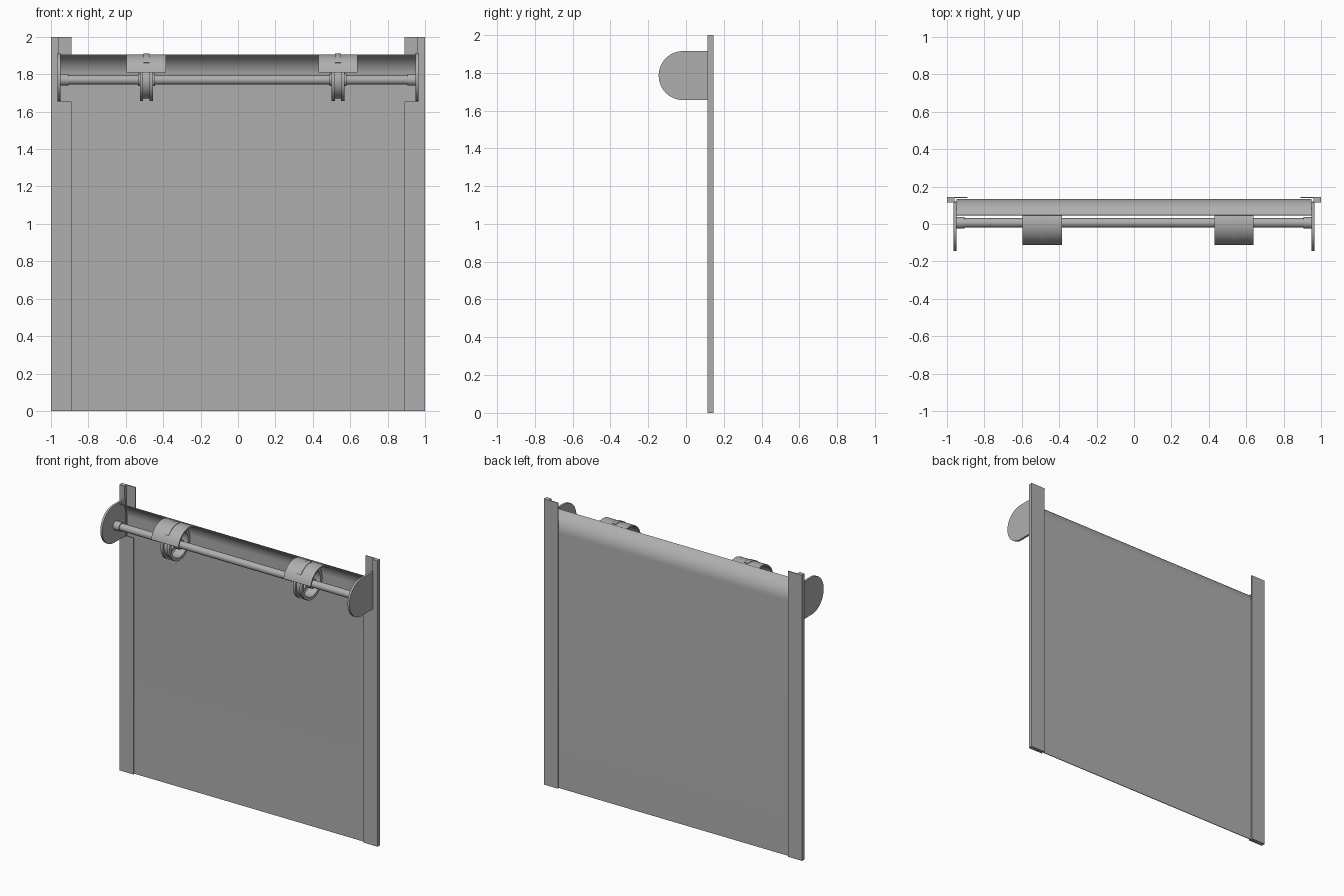
import bpy, bmesh, math

if "Cube" in bpy.data.objects:
    bpy.data.objects.remove(bpy.data.objects["Cube"])

CY, CZ = 0.006, 1.77           # roller axis
SY, SZ = 0.008, 1.785          # strap centre

GREY = bpy.data.materials.new("dark_grey")
GREY.diffuse_color = (0.43, 0.43, 0.43, 1)
GREY.use_nodes = True
GREY.node_tree.nodes["Principled BSDF"].inputs["Base Color"].default_value = GREY.diffuse_color


def finish(name, bm):
    bmesh.ops.recalc_face_normals(bm, faces=bm.faces)
    me = bpy.data.meshes.new(name)
    bm.to_mesh(me)
    bm.free()
    me.materials.append(GREY)
    ob = bpy.data.objects.new(name, me)
    bpy.context.collection.objects.link(ob)
    bpy.ops.object.select_all(action='DESELECT')
    ob.select_set(True)
    bpy.context.view_layer.objects.active = ob
    bpy.ops.object.shade_smooth_by_angle(angle=math.radians(30))
    return ob


def extrude_x(name, outline, x0, x1):
    """Closed (y, z) outline extruded along x."""
    bm = bmesh.new()
    f = bm.faces.new([bm.verts.new((x0, y, z)) for y, z in outline])
    new = bmesh.ops.extrude_face_region(bm, geom=[f])["geom"]
    bmesh.ops.translate(bm, vec=(x1 - x0, 0, 0),
                        verts=[v for v in new if isinstance(v, bmesh.types.BMVert)])
    # keep both end caps
    if not any(all(abs(v.co.x - x0) < 1e-6 for v in g.verts) for g in bm.faces):
        bm.faces.new([v for v in bm.verts if abs(v.co.x - x0) < 1e-6])
    return finish(name, bm)


def arc(r, a0, a1, n, cy=CY, cz=CZ):
    return [(cy + r * math.cos(math.radians(a0 + (a1 - a0) * i / n)),
             cz + r * math.sin(math.radians(a0 + (a1 - a0) * i / n))) for i in range(n + 1)]


def lathe_x(name, profile, n=32):
    """Closed (x, radius) loop spun around the roller axis."""
    bm = bmesh.new()
    rings = []
    for i in range(n):
        a = 2 * math.pi * i / n
        rings.append([bm.verts.new((x, CY + r * math.cos(a), CZ + r * math.sin(a)))
                      for x, r in profile])
    m = len(profile)
    for i in range(n):
        p, q = rings[i], rings[(i + 1) % n]
        for j in range(m):
            k = (j + 1) % m
            bm.faces.new((p[j], p[k], q[k], q[j]))
    return finish(name, bm)


def box(name, x0, x1, y0, y1, z0, z1):
    return extrude_x(name, [(y0, z0), (y1, z0), (y1, z1), (y0, z1)], x0, x1)


# Curtain: flat sheet that bends forward over the roller
R, KY, KZ = 0.129, 0.004, 1.785
outer = [(KY + R, 0.0)] + arc(R, 0, 70, 14, KY, KZ)
inner = arc(R - 0.005, 70, 0, 14, KY, KZ) + [(KY + R - 0.005, 0.0)]
extrude_x("curtain", outer + inner, -0.95, 0.95)

# Side rails and end plates
for s, side in ((-1, "left"), (1, "right")):
    box(side + "_rail_web", s * 0.96, s * 1.0, 0.115, 0.145, 0, 2)
    box(side + "_rail_back_flange", s * 0.89, s * 0.96, 0.139, 0.145, 0, 2)
    box(side + "_rail_front_flange", s * 0.89, s * 0.96, 0.115, 0.119, 0, 1.655)
    plate = [(0.115, 1.655), (0.115, 1.915)] + arc(0.13, 90, 270, 16, -0.015, 1.785)
    extrude_x(side + "_end_plate", plate, s * 0.95, s * 0.965)
    # Sleeve carrying the axle
    lathe_x(side + "_axle_sleeve", [(s * 0.905, 0.02), (s * 0.905, 0.031),
                                    (s * 0.95, 0.031), (s * 0.95, 0.02)])

# Axle tube
lathe_x("axle", [(-0.95, 0.018), (-0.95, 0.025), (0.95, 0.025), (0.95, 0.018)])

# Spring wheels with clamp straps
for cx, tag in ((-0.49, "left"), (0.535, "right")):
    def wheel(part, pts):
        lathe_x(f"{tag}_{part}", [(cx + x, r) for x, r in pts])

    # Grooved rim
    wheel("wheel_rim", [(-0.035, 0.092), (-0.035, 0.113), (-0.017, 0.113), (-0.017, 0.1),
                        (0.017, 0.1), (0.017, 0.113), (0.035, 0.113), (0.035, 0.092)])
    wheel("wheel_hub", [(-0.045, 0.024), (-0.045, 0.034), (0.045, 0.034), (0.045, 0.024)])
    # Spokes between hub and rim
    for i in range(3):
        a = math.radians(90 + 120 * i)
        c, s = math.cos(a), math.sin(a)
        quad = [(CY + r * c - t * s, CZ + r * s + t * c)
                for r, t in ((0.03, -0.008), (0.095, -0.008), (0.095, 0.008), (0.03, 0.008))]
        extrude_x(f"{tag}_spoke_{i + 1}", quad, cx - 0.012, cx + 0.012)
    # Strap tucked under the curtain edge, with a raised centre tab
    strap = arc(0.122, 50, 168, 18, SY, SZ) + arc(0.112, 168, 50, 18, SY, SZ)
    extrude_x(f"{tag}_strap", strap, cx - 0.105, cx + 0.105)
    tab = arc(0.126, 78, 142, 10, SY, SZ) + arc(0.118, 142, 78, 10, SY, SZ)
    extrude_x(f"{tag}_strap_tab", tab, cx - 0.016, cx + 0.016)
